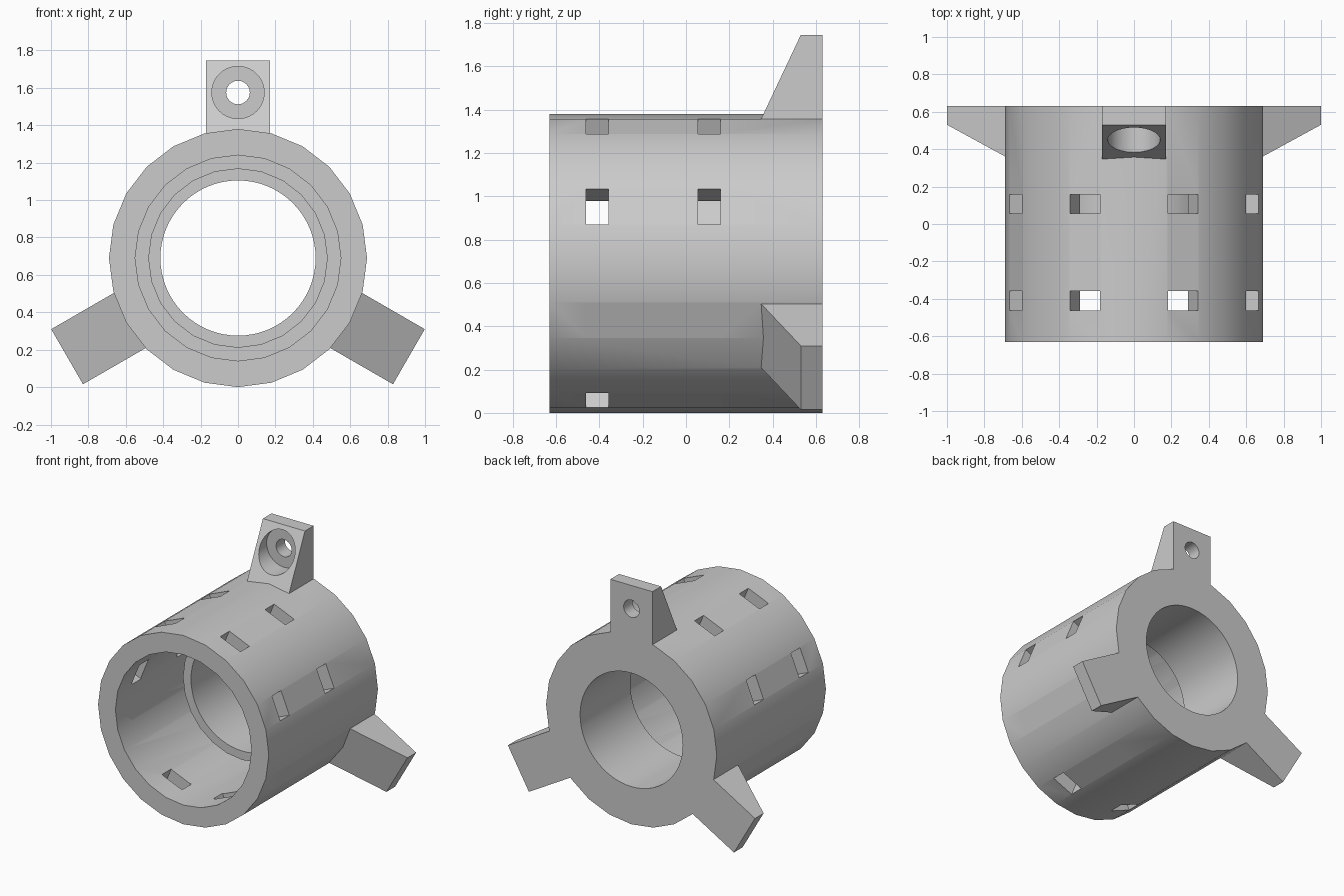
import bpy, bmesh, math
from mathutils import Matrix, Vector

if "Cube" in bpy.data.objects:
    bpy.data.objects.remove(bpy.data.objects["Cube"], do_unlink=True)

AXIS_Z = 0.69
BACK = 0.63

grey = bpy.data.materials.new("light_grey")
grey.use_nodes = True
grey.diffuse_color = (0.6, 0.6, 0.6, 1)
grey.node_tree.nodes["Principled BSDF"].inputs["Base Color"].default_value = (0.6, 0.6, 0.6, 1)


def finish(name, bm, matrix=Matrix()):
    """Turn a bmesh built around the tube axis into an object."""
    bm.transform(Matrix.Translation((0, 0, AXIS_Z)) @ matrix)
    bmesh.ops.recalc_face_normals(bm, faces=bm.faces)
    mesh = bpy.data.meshes.new(name)
    bm.to_mesh(mesh)
    bm.free()
    mesh.materials.append(grey)
    obj = bpy.data.objects.new(name, mesh)
    bpy.context.collection.objects.link(obj)
    return obj


def cylinder(name, radius, y0, y1, sides, height=0, turn=Matrix()):
    """Cylinder running along y, raised by height, then turned about the axis."""
    bm = bmesh.new()
    place = Matrix.Translation((0, (y0 + y1) / 2, height)) @ Matrix.Rotation(math.pi / 2, 4, 'X')
    bmesh.ops.create_cone(bm, cap_ends=True, segments=sides, radius1=radius,
                          radius2=radius, depth=y1 - y0, matrix=place)
    return finish(name, bm, turn)


def slot(name, y, turn):
    """Radial box that pierces the outer wall."""
    bm = bmesh.new()
    place = Matrix.Translation((0, y, 0.66)) @ Matrix.Diagonal((0.176, 0.104, 0.28, 1))
    bmesh.ops.create_cube(bm, size=1, matrix=place)
    return finish(name, bm, turn)


def lug(name, turn):
    """Sloped mounting ear, extruded from its side profile."""
    profile = [(BACK, 0.6), (BACK, 1.055), (0.53, 1.055), (0.315, 0.6)]
    bm = bmesh.new()
    face = bm.faces.new([bm.verts.new((-0.17, y, z)) for y, z in profile])
    new = bmesh.ops.extrude_face_region(bm, geom=[face])["geom"]
    verts = [v for v in new if isinstance(v, bmesh.types.BMVert)]
    bmesh.ops.translate(bm, verts=verts, vec=Vector((0.34, 0, 0)))
    return finish(name, bm, turn)


def combine(target, tool, operation):
    mod = target.modifiers.new(tool.name, 'BOOLEAN')
    mod.operation = operation
    mod.solver = 'EXACT'
    mod.object = tool
    bpy.context.view_layer.objects.active = target
    bpy.ops.object.modifier_apply(modifier=mod.name)
    bpy.data.objects.remove(tool, do_unlink=True)


# Tube with a wide front chamber and an inner collar
housing = cylinder("housing", 0.69, -BACK, BACK, 24)
combine(housing, cylinder("chamber", 0.55, -0.8, 0.33, 24), 'DIFFERENCE')
combine(housing, cylinder("collar", 0.48, 0.05, 0.45, 24), 'UNION')

# Three mounting lugs
turns = [Matrix.Rotation(math.radians(a), 4, 'Y') for a in (0, 120, 240)]
for t in turns:
    combine(housing, lug("lug", t), 'UNION')

# Through bore
combine(housing, cylinder("bore", 0.415, -0.9, 0.9, 64), 'DIFFERENCE')

# Screw holes with counterbores
for t in turns:
    combine(housing, cylinder("counterbore", 0.14, 0.2, 0.53, 40, 0.885, t), 'DIFFERENCE')
    combine(housing, cylinder("screw_hole", 0.063, 0.4, 0.8, 32, 0.885, t), 'DIFFERENCE')

# Two rings of eight slots
for y in (-0.41, 0.107):
    for i in range(8):
        turn = Matrix.Rotation(math.radians(22.5 + 45 * i), 4, 'Y')
        combine(housing, slot("slot", y, turn), 'DIFFERENCE')

# Smooth shading with sharp edges kept
bpy.ops.object.select_all(action='DESELECT')
housing.select_set(True)
bpy.context.view_layer.objects.active = housing
bpy.ops.object.shade_smooth_by_angle(angle=math.radians(30))
